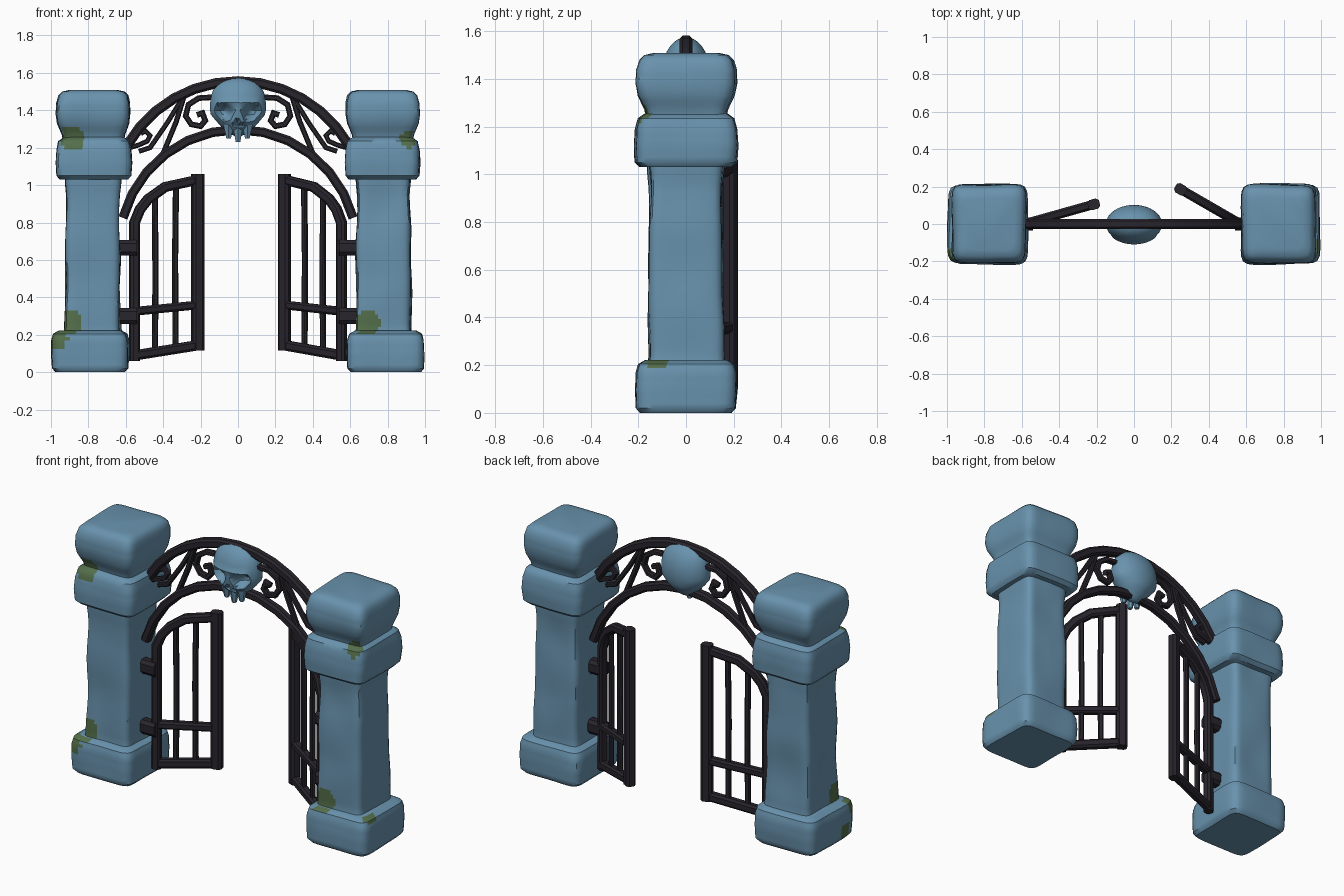
import bpy, bmesh, math
from mathutils import Vector, Matrix, noise

if "Cube" in bpy.data.objects:
    bpy.data.objects.remove(bpy.data.objects["Cube"])


def material(name, rgb):
    m = bpy.data.materials.new(name)
    m.diffuse_color = (*rgb, 1)
    m.use_nodes = True
    m.node_tree.nodes["Principled BSDF"].inputs["Base Color"].default_value = m.diffuse_color
    return m


STONE = material("blue_stone", (0.14, 0.29, 0.42))
MOSS = material("moss_green", (0.09, 0.16, 0.07))
IRON = material("dark_iron", (0.021, 0.018, 0.025))


def finish(name, bm, mats, angle, matrix=Matrix()):
    bmesh.ops.recalc_face_normals(bm, faces=bm.faces)
    mesh = bpy.data.meshes.new(name)
    bm.to_mesh(mesh)
    bm.free()
    for m in mats:
        mesh.materials.append(m)
    mesh.shade_smooth()
    mesh.set_sharp_from_angle(angle=math.radians(angle))
    ob = bpy.data.objects.new(name, mesh)
    ob.matrix_world = matrix
    bpy.context.collection.objects.link(ob)
    return ob


# Mossy patches: x, y, z, radius
PATCHES = [(-.90, -.16, .27, .07), (-.98, -.20, .19, .07), (-.93, -.10, .27, .06),
           (-.89, -.20, 1.25, .07), (-1.0, -.10, .06, .045), (.69, -.16, .26, .07),
           (.91, -.20, 1.25, .05), (.97, -.12, .22, .045)]


def stone(name, cx, profile, wobble=0.01):
    """Rounded-square block lofted through (z, half x, half y) rings."""
    n, bm, rings = 64, bmesh.new(), []
    levels = []
    for a, b in zip(profile, profile[1:]):
        steps = max(1, round(abs(b[0] - a[0]) / 0.022))
        levels += [[a[k] + (b[k] - a[k]) * i / steps for k in range(3)] for i in range(steps)]
    levels.append(profile[-1])
    for z, hx, hy in levels:
        ring = []
        for i in range(n):
            t = 2 * math.pi * i / n
            c, s = math.cos(t), math.sin(t)
            r = (abs(c) ** 9 + abs(s) ** 9) ** (-1 / 9)
            p = Vector((cx + hx * r * c, hy * r * s, z))
            w = noise.noise(p * 4) * wobble
            ring.append(bm.verts.new((p.x + c * w, p.y + s * w, z)))
        rings.append(ring)
    for a, b in zip(rings, rings[1:]):
        for i in range(n):
            j = (i + 1) % n
            bm.faces.new((a[i], a[j], b[j], b[i]))
    bm.faces.new(rings[0][::-1])
    bm.faces.new(rings[-1])
    for f in bm.faces:
        c = f.calc_center_median()
        if len(f.verts) == 4 and any((c - Vector(p[:3])).length < p[3] for p in PATCHES):
            f.material_index = 1
    finish(name, bm, [STONE, MOSS], 40)


def bar(name, pts, w, d, matrix=Matrix(), closed_angle=35):
    """Chamfered iron bar swept along points in the local xz plane."""
    bm, rings = bmesh.new(), []
    pts = [Vector(p) for p in pts]
    section = [(1, .55), (.55, 1), (-.55, 1), (-1, .55), (-1, -.55), (-.55, -1), (.55, -1), (1, -.55)]
    for i, p in enumerate(pts):
        t1 = (p - pts[i - 1]).normalized() if i else (pts[1] - p).normalized()
        t2 = (pts[i + 1] - p).normalized() if i < len(pts) - 1 else t1
        t = (t1 + t2).normalized()
        side = Vector((-t.y, t.x)) / max(0.6, t.dot(t1))
        rings.append([bm.verts.new((p.x + side.x * w * a, d * b, p.y + side.y * w * a)) for a, b in section])
    for a, b in zip(rings, rings[1:]):
        for i in range(8):
            j = (i + 1) % 8
            bm.faces.new((a[i], a[j], b[j], b[i]))
    bm.faces.new(rings[0])
    bm.faces.new(rings[-1])
    return finish(name, bm, [IRON], closed_angle, matrix)


def arc(radius, cz, start, steps):
    angles = [math.radians(start + (180 - 2 * start) * i / steps) for i in range(steps + 1)]
    return [(radius * math.cos(a), cz + radius * math.sin(a)) for a in angles]


# Stone pillars
for side, s in (("left", -1), ("right", 1)):
    stone(side + "_pillar_base", s * .79,
          [(0, .185, .19), (.02, .203, .207), (.10, .207, .212), (.17, .205, .21),
           (.205, .195, .20), (.222, .165, .17)])
    stone(side + "_pillar_shaft", s * .778,
          [(.18, .155, .165), (.24, .148, .157), (.6, .146, .154), (.95, .143, .153), (1.06, .15, .158)], .014)
    stone(side + "_pillar_collar", s * .772,
          [(1.03, .18, .19), (1.05, .198, .212), (1.12, .204, .216), (1.19, .20, .212),
           (1.235, .19, .20), (1.256, .16, .17)])
    stone(side + "_pillar_cap", s * .775,
          [(1.23, .16, .165), (1.27, .167, .172), (1.33, .19, .20), (1.38, .197, .21), (1.44, .195, .208),
           (1.48, .185, .195), (1.50, .165, .175), (1.508, .13, .14)])

# Iron arch
bar("outer_arch", arc(.685, .87, 30, 12), .027, .027)
bar("inner_arch", arc(.637, .66, 15, 12), .025, .027)

# Scrollwork between the arches
for side, s in (("left", -1), ("right", 1)):
    def flip(pts):
        return [(s * x, z) for x, z in pts]
    bar(side + "_arch_strut", flip([(.29, 1.47), (.33, 1.34), (.40, 1.17)]), .014, .016)
    bar(side + "_arch_brace", flip([(.30, 1.46), (.38, 1.33), (.47, 1.20), (.53, 1.18)]), .013, .015)
    bar(side + "_large_scroll", flip([(.13, 1.47), (.21, 1.465), (.265, 1.43), (.28, 1.37), (.25, 1.325),
                                      (.20, 1.315), (.175, 1.345), (.19, 1.385), (.22, 1.375)]), .015, .018)
    bar(side + "_small_scroll", flip([(.58, 1.20), (.53, 1.215), (.485, 1.235), (.47, 1.265),
                                      (.495, 1.29), (.52, 1.275)]), .013, .016)

# Half-open gate doors, built from hinge (u = 0) to free edge (u = 0.35)
for side, s, hx, swing in (("left", 1, -.553, 15.7), ("right", -1, .553, 30)):
    a = math.radians(swing)
    m = Matrix(((s * math.cos(a), -s * math.sin(a), 0, hx),
                (math.sin(a), math.cos(a), 0, .01), (0, 0, 1, 0), (0, 0, 0, 1)))
    parts = {
        "hinge_stile": ([(0, .06), (0, .80), (.03, .87), (.075, .925), (.17, .99), (.36, 1.03)], .026, .025),
        "free_stile": ([(.351, .115), (.351, 1.06)], .032, .028),
        "bottom_rail": ([(-.01, .088), (.36, .145)], .027, .024),
        "middle_rail": ([(0, .325), (.36, .36)], .023, .024),
        "outer_bar": ([(.113, .10), (.116, .5), (.113, .955)], .015, .014),
        "inner_bar": ([(.228, .12), (.225, .6), (.23, 1.0)], .015, .014),
    }
    for part, (pts, w, d) in parts.items():
        bar(side + "_door_" + part, pts, w, d, m)
    for z, level in ((.30, "lower"), (.665, "upper")):
        bar(side + "_" + level + "_hinge", [(-s * .64, z), (-s * .61, z), (-s * .54, z)], .042, .035)

# Skull ornament with dented sockets and a tapered face
bm = bmesh.new()
bmesh.ops.create_icosphere(bm, subdivisions=4, radius=1)
for v in bm.verts:
    x, y, z = v.co
    h = 1.42 + z * (.155 if z > 0 else .16)
    taper = 1 if h > 1.38 else max(.4, 1 - (1.38 - h) * 4.2)
    boxy = (1 - .28 * z * z) ** -.8
    px, py = x * .15 * taper * boxy, y * .102 * (taper + .2 if taper < .8 else 1)
    if y < 0:
        for ex in (-.072, .072):
            e = math.hypot((px - ex) / .05, (h - 1.39 - abs(px) * .15 + .01) / .042)
            py += .065 * max(0, 1 - e ** 3)
        if 1.31 < h < 1.365 and abs(px) < (1.365 - h) * .5:
            py += .03
        if 1.425 < h < 1.455 and abs(px) < .12:
            py -= .008
    v.co = (px, py, h)
finish("skull_ornament", bm, [STONE], 32)

# Teeth under the skull
for i, (x, low) in enumerate(((-.05, 1.25), (0, 1.23), (.05, 1.25))):
    bm = bmesh.new()
    bmesh.ops.create_cone(bm, cap_ends=True, segments=6, radius1=.014, radius2=.032, depth=1.32 - low)
    finish("skull_tooth_%d" % (i + 1), bm, [STONE], 30,
           Matrix.Translation((x, -.035, (low + 1.32) / 2)))
